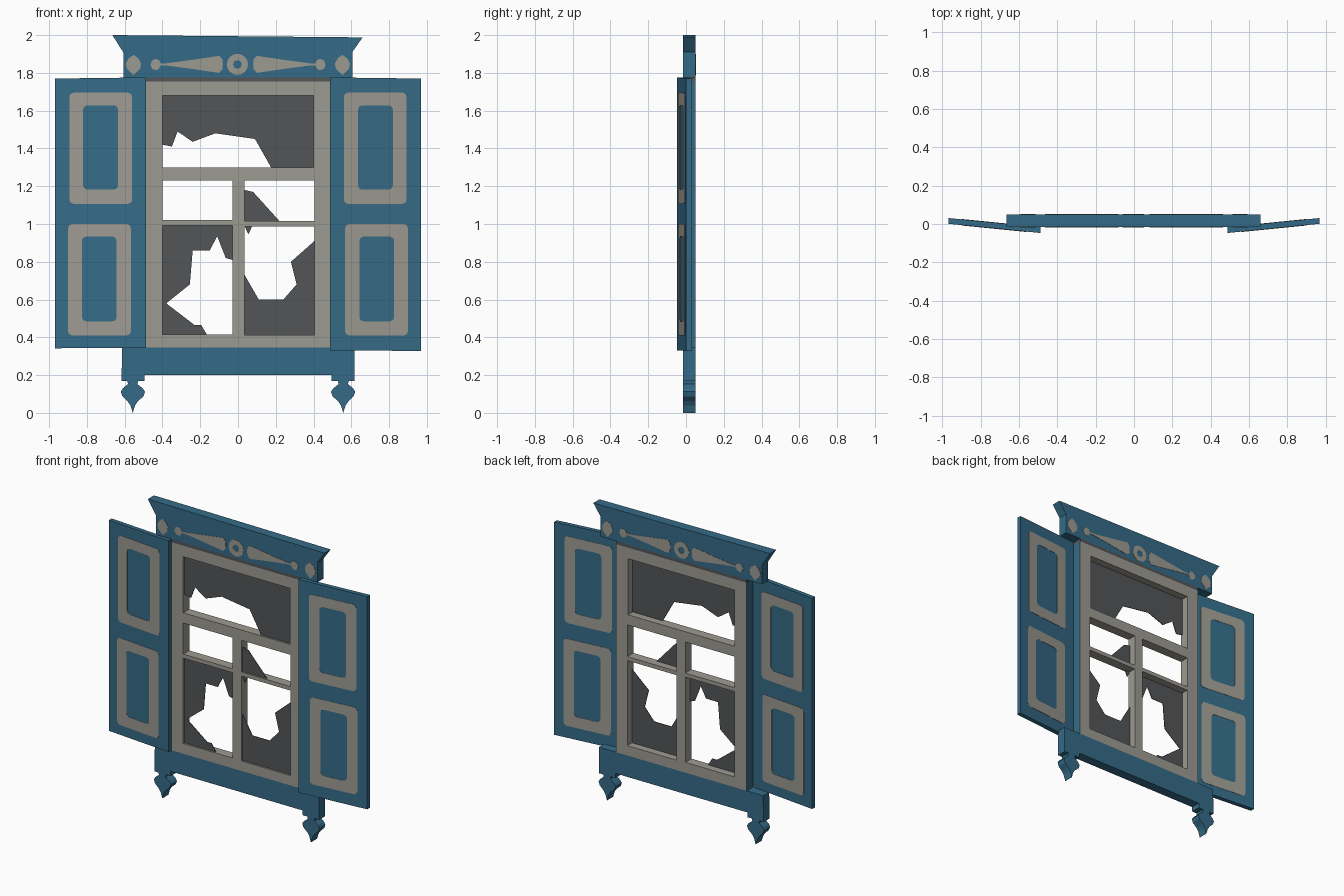
import bpy, bmesh, math

if "Cube" in bpy.data.objects:
    bpy.data.objects.remove(bpy.data.objects["Cube"])


def material(name, rgb):
    m = bpy.data.materials.new(name)
    m.diffuse_color = (*rgb, 1)
    m.use_nodes = True
    m.node_tree.nodes["Principled BSDF"].inputs["Base Color"].default_value = m.diffuse_color
    return m


BLUE = material("weathered blue", (0.036, 0.148, 0.245))
GREY = material("old white paint", (0.335, 0.325, 0.285))
DARK = material("dirty glass", (0.084, 0.090, 0.097))
FRONT, BACK = -0.015, 0.05


def slab(name, loops, y0, y1, mat, slope=None):
    """Flat outlines in x/z (later loops inside the first are holes), thick from y0 to y1.
    slope: function giving an extra y offset from x."""
    cu = bpy.data.curves.new(name, 'CURVE')
    cu.dimensions = '2D'
    cu.fill_mode = 'BOTH'
    cu.extrude = (y1 - y0) / 2
    for pts in loops:
        sp = cu.splines.new('POLY')
        sp.points.add(len(pts) - 1)
        for p, (x, z) in zip(sp.points, pts):
            p.co = (x, z, 0, 1)
        sp.use_cyclic_u = True
    tmp = bpy.data.objects.new(name + "_outline", cu)
    bpy.context.collection.objects.link(tmp)
    bpy.context.view_layer.update()
    me = bpy.data.meshes.new_from_object(tmp.evaluated_get(bpy.context.evaluated_depsgraph_get()))
    bpy.data.objects.remove(tmp)
    bm = bmesh.new()
    bm.from_mesh(me)
    mid = (y0 + y1) / 2
    for v in bm.verts:
        x, z, d = v.co
        v.co = (x, mid + d + (slope(x) if slope else 0), z)
    bmesh.ops.remove_doubles(bm, verts=bm.verts, dist=0.0002)
    bmesh.ops.recalc_face_normals(bm, faces=bm.faces)
    for f in bm.faces:
        f.smooth = False
        f.material_index = 0
    bm.to_mesh(me)
    bm.free()
    me.name = name
    me.materials.clear()
    me.materials.append(mat)
    ob = bpy.data.objects.new(name, me)
    bpy.context.collection.objects.link(ob)
    return ob


def rect(x0, x1, z0, z1):
    return [(x0, z0), (x1, z0), (x1, z1), (x0, z1)]


def round_rect(x0, x1, z0, z1, r):
    pts = []
    for cx, cz, a0 in ((x1 - r, z1 - r, 0), (x0 + r, z1 - r, 90),
                       (x0 + r, z0 + r, 180), (x1 - r, z0 + r, 270)):
        for a in (0, 45, 90):
            t = math.radians(a0 + a)
            pts.append((cx + r * math.cos(t), cz + r * math.sin(t)))
    return pts


def circle(cx, cz, r, n=16):
    return [(cx + r * math.cos(2 * math.pi * i / n), cz + r * math.sin(2 * math.pi * i / n))
            for i in range(n)]


def flip(pts, s):
    return [(s * x, z) for x, z in pts]


def painted(name, loops, y0, y1, slope=None):
    """Thin painted plates on both the front and back of a board."""
    slab(name + "_front", loops, y0 - 0.002, y0 + 0.001, GREY, slope)
    slab(name + "_back", loops, y1 - 0.001, y1 + 0.002, GREY, slope)


# Cornice board with flared top
slab("cornice", [[(-0.605, 1.775), (0.605, 1.775), (0.605, 1.91), (0.66, 1.988),
                  (-0.665, 2.0), (-0.605, 1.905)]], FRONT, BACK, BLUE)
# Shadow gap strip below cornice
slab("head_strip", [rect(-0.487, 0.487, 1.755, 1.775)], FRONT, BACK, DARK)

# Sash frame with five openings, blue outer edges
frame = slab("sash_frame", [rect(-0.49, 0.49, 0.345, 1.755),
                            rect(-0.4, 0.4, 1.3, 1.68),
                            rect(-0.4, -0.03, 1.02, 1.23), rect(0.035, 0.405, 1.015, 1.23),
                            rect(-0.4, -0.03, 0.415, 0.993), rect(0.035, 0.405, 0.412, 0.988)],
             FRONT, BACK, GREY)
frame.data.materials.append(BLUE)
for f in frame.data.polygons:
    if abs(f.center.x) > 0.485:
        f.material_index = 1

# Apron board with two pointed drops
drop = [(0.495, 0.2), (0.495, 0.168), (0.53, 0.168), (0.532, 0.152), (0.505, 0.13), (0.492, 0.112),
        (0.5, 0.088), (0.53, 0.062), (0.545, 0.04), (0.557, 0.0), (0.57, 0.04), (0.585, 0.062),
        (0.612, 0.088), (0.62, 0.112), (0.61, 0.13), (0.583, 0.152), (0.585, 0.168), (0.617, 0.168)]
apron = flip(drop, -1)[::-1] + drop + [(0.617, 0.345), (-0.613, 0.345)]
slab("apron", [apron], FRONT, BACK, BLUE)

# Broken glass shards
shards = {
    "glass_top": [(-0.4, 1.42), (-0.35, 1.41), (-0.32, 1.49), (-0.24, 1.435), (-0.12, 1.48),
                  (0.09, 1.45), (0.175, 1.3), (0.4, 1.3), (0.4, 1.68), (-0.4, 1.68)],
    "glass_middle": [(0.035, 1.18), (0.08, 1.17), (0.22, 1.015), (0.035, 1.015)],
    "glass_lower_left": [(-0.4, 0.993), (-0.03, 0.993), (-0.03, 0.81), (-0.065, 0.82),
                         (-0.11, 0.935), (-0.15, 0.86), (-0.24, 0.86), (-0.255, 0.68),
                         (-0.38, 0.58), (-0.23, 0.465), (-0.195, 0.465), (-0.165, 0.415),
                         (-0.4, 0.415)],
    "glass_lower_right": [(0.405, 0.91), (0.28, 0.80), (0.31, 0.68), (0.24, 0.6), (0.11, 0.6),
                          (0.035, 0.73), (0.035, 0.412), (0.405, 0.412)],
    "glass_sliver": [(0.035, 0.988), (0.055, 0.945), (0.075, 0.988)],
}
for name, pts in shards.items():
    slab(name, [pts], -0.004, 0.0, DARK)

# Painted cornice ornaments
painted("rosette", [circle(-0.003, 1.845, 0.056), circle(-0.003, 1.845, 0.023, 10)], FRONT, BACK)
spindle = [(0.08, 1.845), (0.083, 1.872), (0.1, 1.89), (0.25, 1.868), (0.38, 1.851), (0.41, 1.851),
           (0.418, 1.868), (0.435, 1.874), (0.455, 1.866), (0.464, 1.843), (0.455, 1.822),
           (0.435, 1.814), (0.418, 1.822), (0.41, 1.839), (0.38, 1.839), (0.25, 1.822),
           (0.1, 1.8), (0.083, 1.818)]
diamond = [(0.553, 1.787), (0.588, 1.822), (0.593, 1.85), (0.58, 1.875), (0.553, 1.896),
           (0.526, 1.875), (0.513, 1.85), (0.518, 1.822)]
for s, side in ((-1, "left"), (1, "right")):
    painted("spindle_" + side, [flip(spindle, s)], FRONT, BACK)
    painted("diamond_" + side, [flip(diamond, s)], FRONT, BACK)


# Shutters, swung slightly back at their outer edges, with painted panel borders
def swing(x):
    return 0.1 * (abs(x) - 0.488)


for s, side, zb in ((-1, "left", 0.342), (1, "right", 0.328)):
    y0, y1 = -0.047, -0.017
    board = [(0.488, zb + 0.003), (0.968, zb), (0.968, 1.77), (0.488, 1.776)]
    slab("shutter_" + side, [flip(board, s)], y0, y1, BLUE, swing)
    for level, x, z0, z1 in (("upper", 0.56, 1.107, 1.695), ("lower", 0.567, 0.41, 1.0)):
        outer = round_rect(x, x + 0.333, z0, z1, 0.022)
        inner = round_rect(x + 0.075, x + 0.26, z0 + 0.075, z1 - 0.067, 0.022)
        painted("panel_%s_%s" % (level, side), [flip(outer, s), flip(inner, s)], y0, y1, swing)
